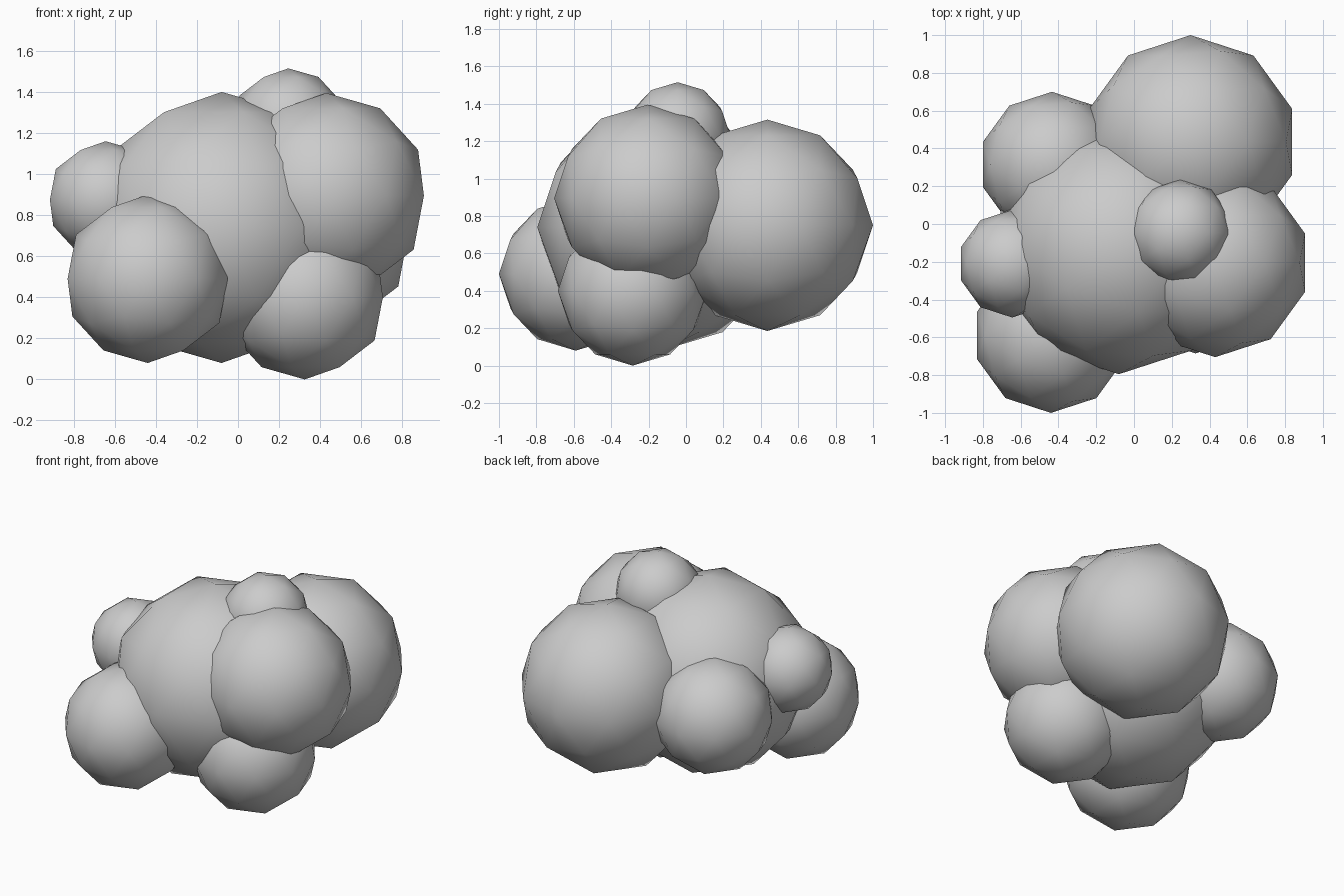
import bpy

if "Cube" in bpy.data.objects:
    bpy.data.objects.remove(bpy.data.objects["Cube"])

# Puffy cloud / bush: overlapping smooth low-poly balls (x, y, z, radius)
PUFFS = {
    "puff_core":        (-0.08, -0.135, 0.74, 0.66),
    "puff_back_right":  (0.30, 0.435, 0.75, 0.565),
    "puff_right":       (0.43, -0.205, 0.895, 0.50),
    "puff_front_left":  (-0.44, -0.59, 0.49, 0.41),
    "puff_bottom":      (0.325, -0.285, 0.40, 0.40),
    "puff_back_left":   (-0.434, 0.315, 0.70, 0.385),
    "puff_left":        (-0.645, -0.21, 0.875, 0.285),
    "puff_top":         (0.245, -0.045, 1.235, 0.28),
}


def add_puff(name, x, y, z, radius):
    bpy.ops.mesh.primitive_ico_sphere_add(subdivisions=2, radius=radius, location=(x, y, z))
    puff = bpy.context.object
    puff.name = name
    bpy.ops.object.shade_smooth()


for name, values in PUFFS.items():
    add_puff(name, *values)
